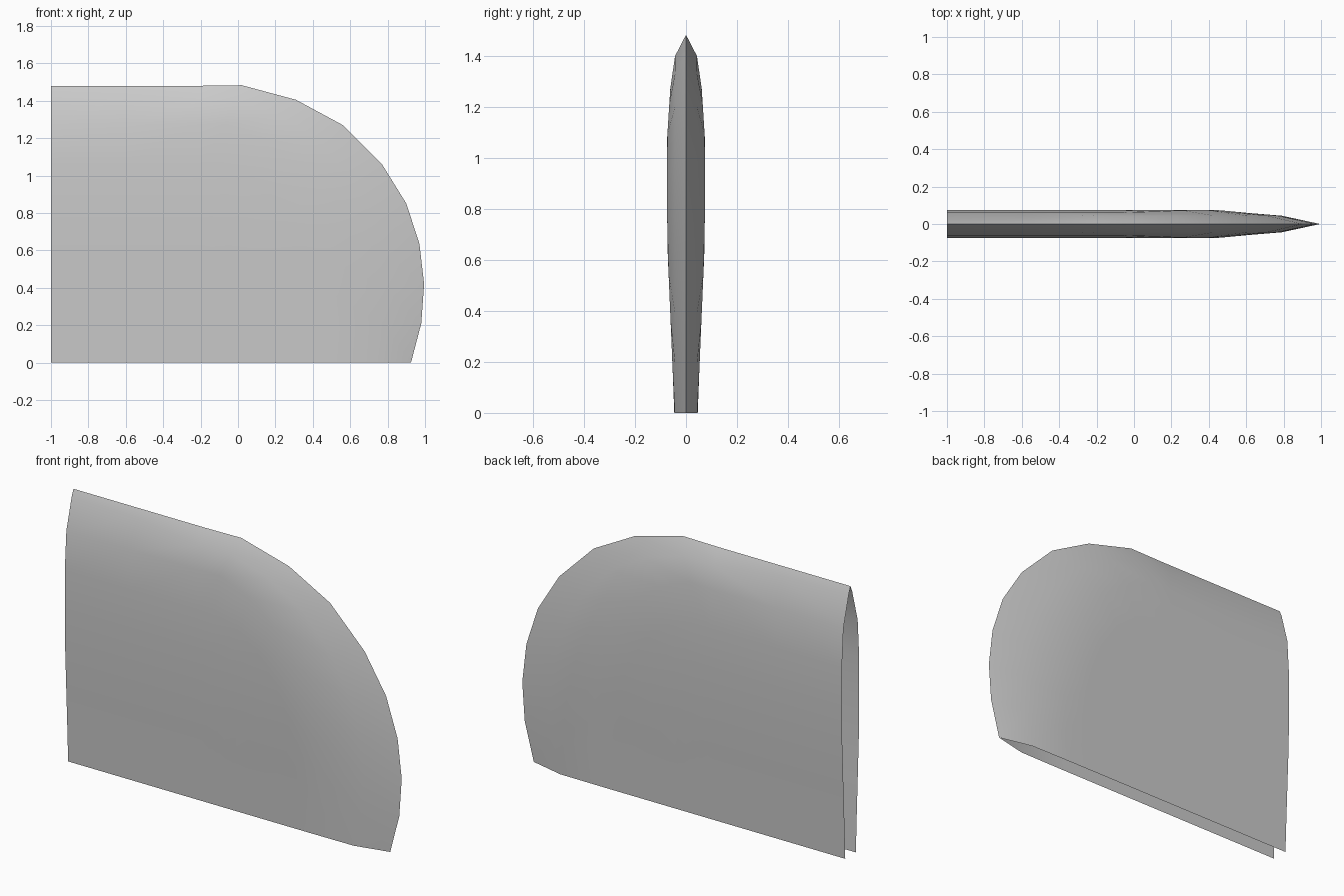
import bpy, bmesh

if "Cube" in bpy.data.objects:
    bpy.data.objects.remove(bpy.data.objects["Cube"])

# Rounded outline of the closed edge: lower right, up and over to the open left end
OUTLINE = [(.925, 0), (.98, .21), (.995, .42), (.97, .635), (.9, .85), (.77, 1.06),
           (.56, 1.27), (.31, 1.405), (.02, 1.483), (-.2, 1.48), (-.6, 1.48), (-1, 1.48)]
# Nested rings: sideways scale, height scale
RINGS = [(1, 1), (.83, .944), (.6, .86), (.5, .72), (.4, .575), (.3, .43),
         (.2, .285), (.1, .14), (0, 0)]
# Half thickness by height
BODY = [(0, .046), (.21, .054), (.42, .063), (.63, .072), (.85, .075),
        (1.06, .075), (1.27, .062), (1.4, .043), (1.5, .01)]


def thickness(z):
    for (z0, w0), (z1, w1) in zip(BODY, BODY[1:]):
        if z <= z1:
            return w0 + (w1 - w0) * (z - z0) / (z1 - z0)
    return 0


def point(ring, x, z):
    sx, sz = RINGS[ring]
    px = x if x < -.2 else -.2 + (x + .2) * sx
    pz = z * sz
    w = thickness(pz)
    if ring == 0:
        w = 0
    elif ring == 1:
        w = min(w, .044)
        # Pinched lip along the straight top edge
        if x < -.2:
            pz, w = (1.435, .019) if x > -.9 else (1.443, .015)
    return px, -w, pz


# One side of the shell
bm = bmesh.new()
grid = [[bm.verts.new(point(r, x, z)) for x, z in OUTLINE] for r in range(len(RINGS))]
for a, b in zip(grid, grid[1:]):
    for i in range(len(OUTLINE) - 1):
        bm.faces.new((a[i], a[i + 1], b[i + 1], b[i]))
bmesh.ops.remove_doubles(bm, verts=bm.verts, dist=.0005)
bmesh.ops.recalc_face_normals(bm, faces=bm.faces)
if sum(f.normal.y for f in bm.faces) > 0:
    bmesh.ops.reverse_faces(bm, faces=bm.faces)

mesh = bpy.data.meshes.new("thin_rounded_shell")
bm.to_mesh(mesh)
bm.free()
shell = bpy.data.objects.new("thin_rounded_shell", mesh)
bpy.context.collection.objects.link(shell)

# Mirrored other side, joined along the outline
mirror = shell.modifiers.new("mirror", 'MIRROR')
mirror.use_axis = (False, True, False)
mirror.use_clip = True
bpy.context.view_layer.objects.active = shell
shell.select_set(True)
bpy.ops.object.modifier_apply(modifier="mirror")
bpy.ops.object.shade_smooth_by_angle(angle=.6)
